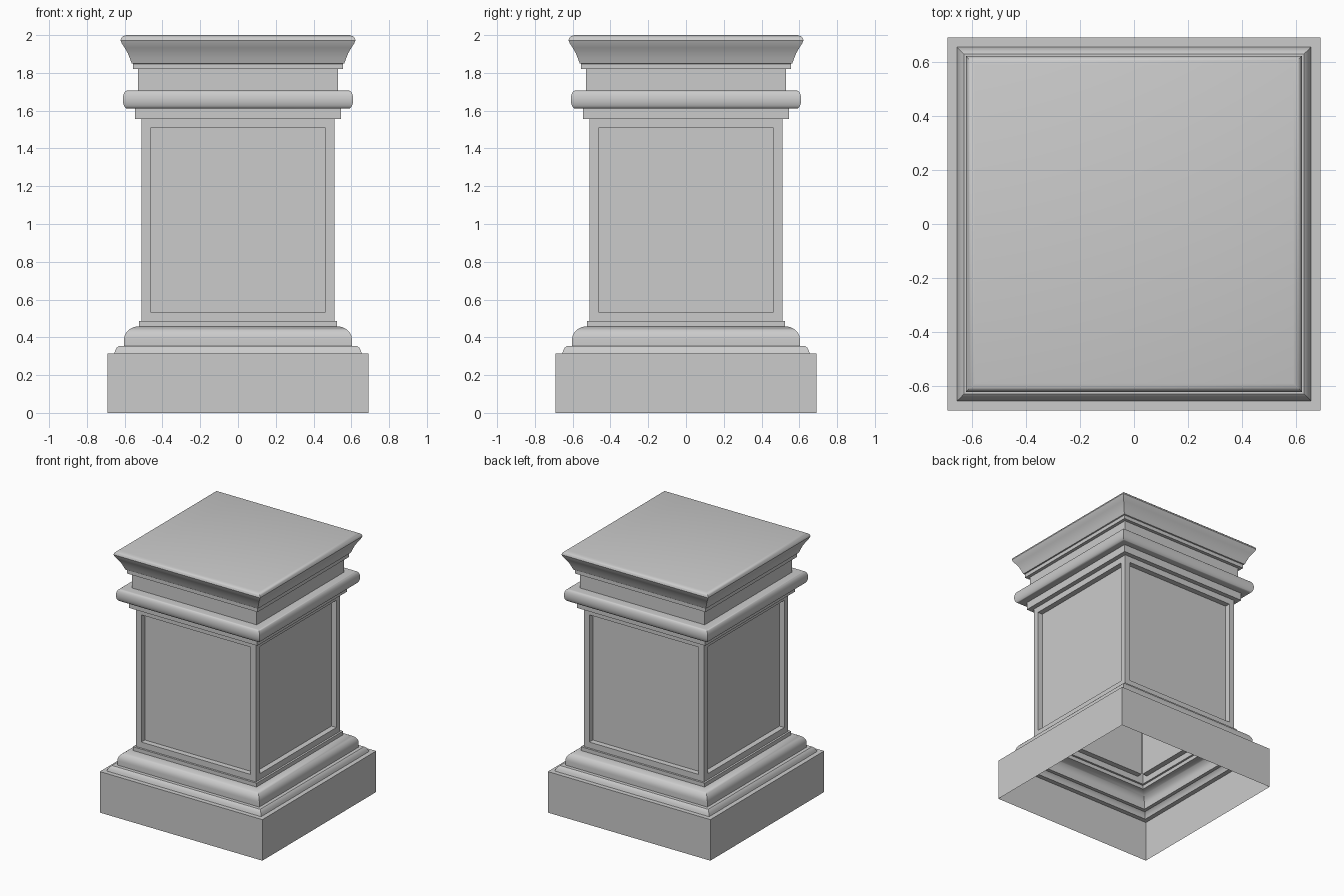
import bpy, bmesh
from math import sin, cos, radians

if "Cube" in bpy.data.objects:
    bpy.data.objects.remove(bpy.data.objects["Cube"])


def arc(cx, cz, rx, rz, a0, a1, n=8):
    """Points of an elliptical arc in the profile plane (half width, height)."""
    angs = [radians(a0 + (a1 - a0) * i / n) for i in range(n + 1)]
    return [(cx + rx * cos(a), cz + rz * sin(a)) for a in angs]


def square_sweep(name, profile, cap_top=False, panel=False):
    """Sweep a profile around a square with mitred corners, open underneath."""
    bm = bmesh.new()
    rings = [[bm.verts.new((sx * r, sy * r, z))
              for sx, sy in ((-1, -1), (1, -1), (1, 1), (-1, 1))]
             for r, z in profile]
    sides = []
    for a, b in zip(rings, rings[1:]):
        for i in range(4):
            j = (i + 1) % 4
            sides.append(bm.faces.new((a[i], a[j], b[j], b[i])))
    if cap_top:
        bm.faces.new(rings[-1])
    bm.normal_update()
    if panel:
        # recessed panel on each side
        for f in sides:
            bmesh.ops.inset_individual(bm, faces=[f], thickness=0.065)
            bmesh.ops.inset_individual(bm, faces=[f], thickness=0.002, depth=-0.04)
    me = bpy.data.meshes.new(name)
    bm.to_mesh(me)
    bm.free()
    ob = bpy.data.objects.new(name, me)
    bpy.context.collection.objects.link(ob)
    bpy.ops.object.select_all(action='DESELECT')
    ob.select_set(True)
    bpy.context.view_layer.objects.active = ob
    bpy.ops.object.shade_smooth_by_angle(angle=radians(35))
    return ob


# Plinth block with its top ledge
square_sweep("plinth", [(0.69, 0), (0.69, 0.315), (0.655, 0.315)])

# Base moulding: small step, big quarter round, fillet
square_sweep("base_moulding",
             [(0.655, 0.315), (0.65, 0.33), (0.642, 0.345), (0.63, 0.355), (0.603, 0.355)]
             + arc(0.525, 0.39, 0.078, 0.068, 0, 90)
             + [(0.525, 0.487), (0.51, 0.487)])

# Shaft with four recessed panels
square_sweep("shaft", [(0.51, 0.487), (0.51, 1.555)], panel=True)

# Astragal: flat band, then a rounded roll
square_sweep("astragal",
             [(0.51, 1.555), (0.545, 1.555), (0.545, 1.612), (0.588, 1.612)]
             + arc(0.588, 1.659, 0.022, 0.047, -80, 80)
             + [(0.588, 1.706), (0.53, 1.706)])

# Frieze between the roll and the cornice
square_sweep("frieze", [(0.53, 1.706), (0.53, 1.82)])

# Cornice: fillet, flaring curve, softened top edge
square_sweep("cornice",
             [(0.53, 1.82), (0.555, 1.82), (0.555, 1.848), (0.563, 1.851),
              (0.572, 1.875), (0.584, 1.905), (0.6, 1.933), (0.615, 1.955),
              (0.622, 1.972), (0.618, 1.985), (0.607, 1.995), (0.59, 2.0)],
             cap_top=True)
